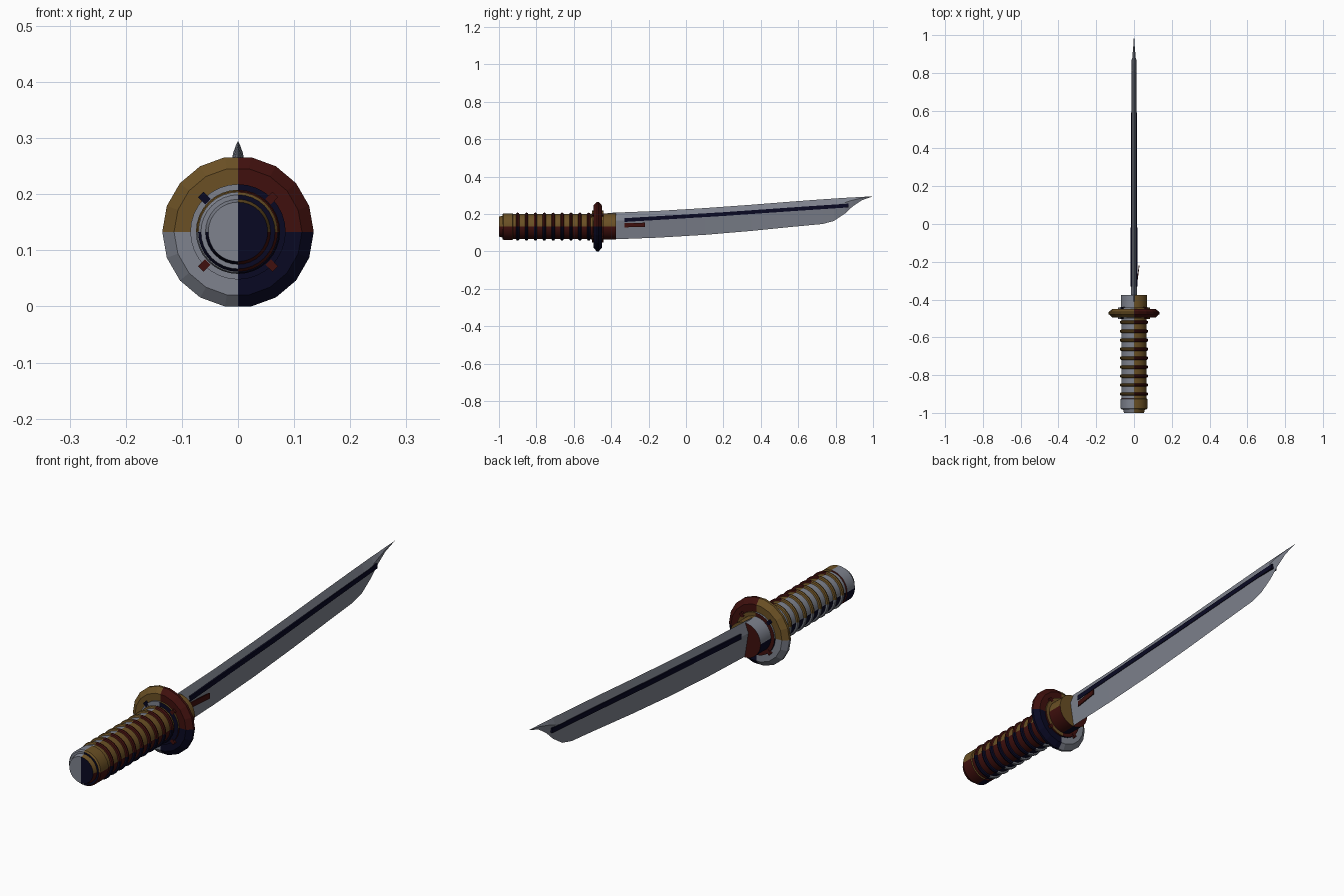
import bpy, bmesh, math
from mathutils import Vector

if "Cube" in bpy.data.objects:
    bpy.data.objects.remove(bpy.data.objects["Cube"])

C = 0.133  # height of the handle axis


def material(name, rgb):
    m = bpy.data.materials.new(name)
    m.diffuse_color = (*rgb, 1)
    m.use_nodes = True
    m.node_tree.nodes["Principled BSDF"].inputs["Base Color"].default_value = m.diffuse_color
    return m


MATS = [material("steel grey", (0.21, 0.225, 0.27)),
        material("old gold", (0.145, 0.08, 0.018)),
        material("dark red", (0.05, 0.005, 0.004)),
        material("navy", (0.0025, 0.0025, 0.016))]
GREY, GOLD, RED, NAVY = range(4)


def finish(name, bm, smooth=False):
    bmesh.ops.recalc_face_normals(bm, faces=bm.faces)
    me = bpy.data.meshes.new(name)
    bm.to_mesh(me)
    bm.free()
    for m in MATS:
        me.materials.append(m)
    ob = bpy.data.objects.new(name, me)
    bpy.context.collection.objects.link(ob)
    if smooth:
        bpy.ops.object.select_all(action='DESELECT')
        ob.select_set(True)
        bpy.context.view_layer.objects.active = ob
        bpy.ops.object.shade_smooth_by_angle(angle=math.radians(35))
    return ob


# quadrant colours: upper left, upper right, lower right, lower left (seen from -y)
GUARD_COLOURS = (GOLD, RED, NAVY, GREY)
GRIP_COLOURS = (GREY, GOLD, RED, NAVY)


def quadrant(p):
    if p.z > C:
        return 0 if p.x < 0 else 1
    return 2 if p.x > 0 else 3


def lathe(name, profile, n, colours, end_halves=True, closed=False, smooth=True):
    """Spin (y, radius) points about the handle axis, split and coloured by quadrant."""
    bm = bmesh.new()
    rings = []
    for y, r in profile:
        rings.append([bm.verts.new((r * math.cos(2 * math.pi * i / n), y,
                                    C + r * math.sin(2 * math.pi * i / n))) for i in range(n)])
    pairs = list(zip(rings, rings[1:]))
    if closed:
        pairs.append((rings[-1], rings[0]))
    else:
        bm.faces.new(rings[0])
        bm.faces.new(rings[-1])
    for a, b in pairs:
        for i in range(n):
            j = (i + 1) % n
            bm.faces.new((a[i], a[j], b[j], b[i]))
    for normal in ((1, 0, 0), (0, 0, 1)):
        bmesh.ops.bisect_plane(bm, geom=bm.verts[:] + bm.edges[:] + bm.faces[:], dist=1e-5,
                               plane_co=(0, 0, C), plane_no=normal)
    bmesh.ops.recalc_face_normals(bm, faces=bm.faces)
    for f in bm.faces:
        p = f.calc_center_median()
        if end_halves and f.normal.y < -0.8:
            f.material_index = GREY if p.x < 0 else NAVY
        elif end_halves and f.normal.y > 0.8:
            f.material_index = RED if p.x < 0 else GOLD
        else:
            f.material_index = colours[quadrant(p)]
    return finish(name, bm, smooth)


def loft(name, sections, colour):
    """Bridge equal-length closed sections and cap the ends."""
    bm = bmesh.new()
    loops = [[bm.verts.new(p) for p in s] for s in sections]
    for a, b in zip(loops, loops[1:]):
        for i in range(len(a)):
            j = (i + 1) % len(a)
            bm.faces.new((a[i], a[j], b[j], b[i]))
    bm.faces.new(loops[0])
    bm.faces.new(loops[-1])
    for f in bm.faces:
        f.material_index = colour
    return finish(name, bm)


# handle
lathe("pommel", [(-1.0, 0.053), (-0.982, 0.058), (-0.982, 0.066), (-0.976, 0.071),
                 (-0.927, 0.071), (-0.924, 0.066)], 32, GRIP_COLOURS)
lathe("grip", [(-0.94, 0.067), (-0.49, 0.067)], 32, GRIP_COLOURS)
for k in range(9):
    y0 = -0.9 + k * 0.0475
    lathe(f"grip_ring_{k + 1}",
          [(y0 + 0.009 * math.cos(t * math.pi / 4), 0.067 + 0.008 * math.sin(t * math.pi / 4))
           for t in range(8)], 32, GUARD_COLOURS, end_halves=False, closed=True)

# guard, washer and blade collar
lathe("guard", [(-0.495, 0.114), (-0.477, 0.135), (-0.467, 0.135), (-0.449, 0.114)],
      18, GUARD_COLOURS, end_halves=False, smooth=False)
lathe("washer", [(-0.502, 0.085), (-0.442, 0.085)], 32, GRIP_COLOURS)
lathe("blade_collar", [(-0.45, 0.07), (-0.375, 0.07)], 32, GRIP_COLOURS)

# four small studs on the diagonals of the guard
for k in range(4):
    a = math.radians(45 + 90 * k)
    u = Vector((math.cos(a), 0, math.sin(a)))
    v = Vector((-math.sin(a), 0, math.cos(a)))
    secs = []
    for y in (-0.504, -0.44):
        c = Vector((0, y, C)) + u * 0.085
        secs.append([c + u * 0.009 * s + v * 0.007 * t
                     for s, t in ((-1, -1), (1, -1), (1, 1), (-1, 1))])
    loft(f"guard_stud_{k + 1}", secs, NAVY if k == 1 else RED)

# blade: y, spine height, edge height, half width
BLADE = [(-0.42, 0.206, 0.064, 0.016), (-0.15, 0.217, 0.074, 0.016), (0.1, 0.232, 0.089, 0.0155),
         (0.35, 0.250, 0.110, 0.0145), (0.58, 0.268, 0.133, 0.0135), (0.73, 0.279, 0.147, 0.013),
         (0.79, 0.283, 0.163, 0.0125), (0.85, 0.287, 0.203, 0.011), (0.89, 0.289, 0.240, 0.0085),
         (0.94, 0.292, 0.274, 0.004), (1.0, 0.295, 0.2945, 0.0002)]
loft("blade", [[(0, y, t), (w, y, t - 0.3 * (t - b)), (0, y, b), (-w, y, t - 0.3 * (t - b))]
               for y, t, b, w in BLADE], GREY)

# dark groove line showing on both sides of the blade
GROOVE = [(-0.33, 0.168, 0.0175), (0.2, 0.200, 0.017), (0.6, 0.228, 0.0145), (0.87, 0.246, 0.013)]
loft("groove_line", [[(w, y, z - 0.01), (w, y, z + 0.01), (-w, y, z + 0.01), (-w, y, z - 0.01)]
                     for y, z, w in GROOVE], NAVY)

# small red tag standing off the right side
loft("blade_tag", [[(x, y, z - 0.011), (x, y, z + 0.011), (x - 0.004, y, z + 0.011),
                    (x - 0.004, y, z - 0.011)]
                   for x, y, z in ((0.0155, -0.33, 0.14), (0.029, -0.22, 0.143))], RED)
